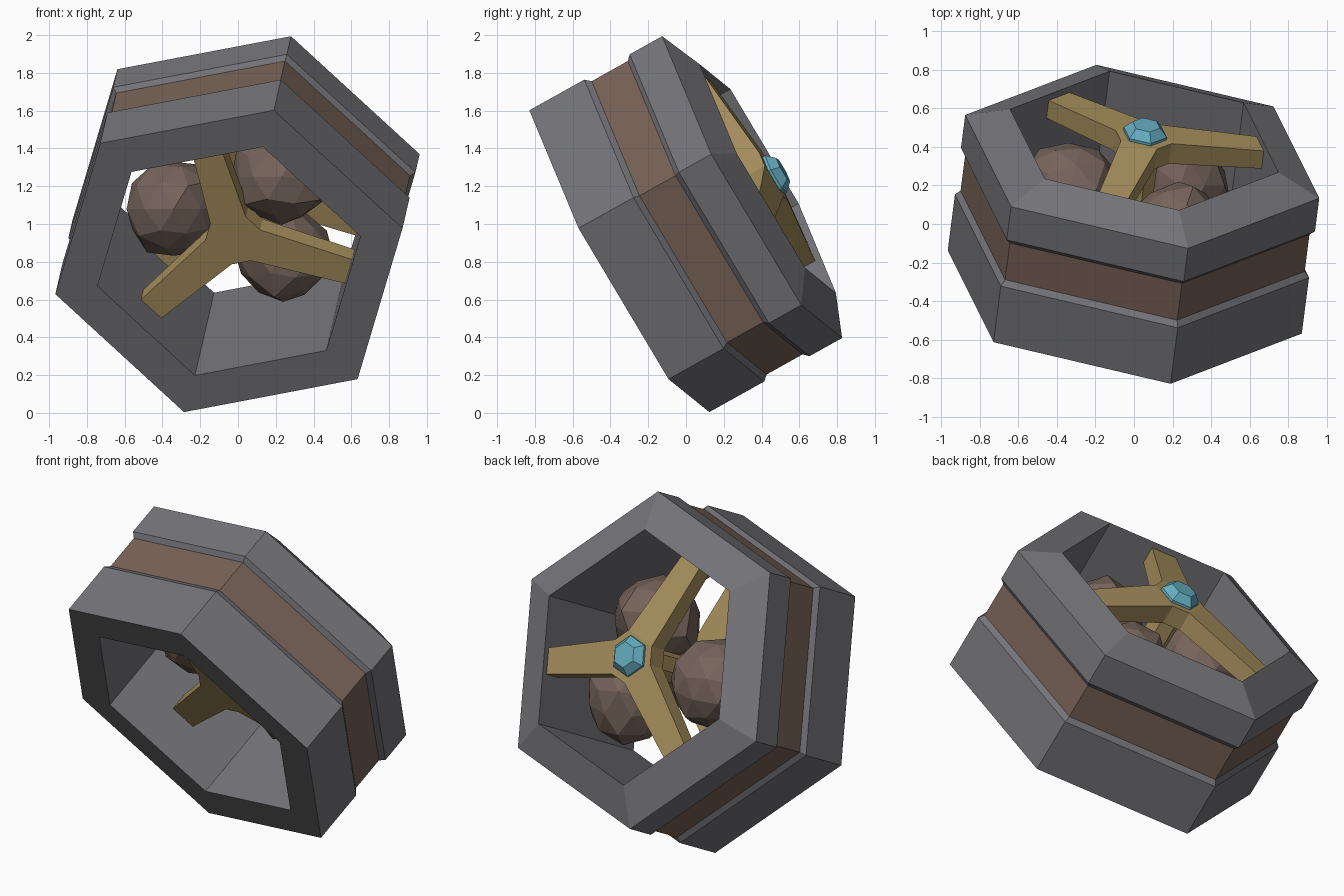
import bpy, bmesh, math, random
from mathutils import Vector, Matrix

if "Cube" in bpy.data.objects:
    bpy.data.objects.remove(bpy.data.objects["Cube"])

# Tilted frame: local z is the tube axis, local x points at one hexagon corner
n = Vector((0.112, 0.8675, 0.484)).normalized()
ax = Vector((0.248, -0.497, 0.833))
ax = (ax - n * ax.dot(n)).normalized()
ay = n.cross(ax)
origin = Vector((-0.048, -0.353, 0.803))
FRAME = Matrix((ax, ay, n)).transposed().to_4x4()
FRAME.translation = origin


def material(name, rgb):
    m = bpy.data.materials.new(name)
    m.diffuse_color = (*rgb, 1)
    m.use_nodes = True
    m.node_tree.nodes["Principled BSDF"].inputs["Base Color"].default_value = m.diffuse_color
    return m


GREY = material("grey metal", (0.175, 0.175, 0.19))
BROWN = material("brown band", (0.185, 0.122, 0.093))
GOLD = material("dull gold", (0.39, 0.28, 0.11))
ROCK = material("brown rock", (0.18, 0.126, 0.104))
TEAL = material("teal gem", (0.13, 0.42, 0.53))


def finish(bm, name, mats, matrix=FRAME):
    bmesh.ops.recalc_face_normals(bm, faces=bm.faces)
    me = bpy.data.meshes.new(name)
    bm.to_mesh(me)
    bm.free()
    for m in mats:
        me.materials.append(m)
    ob = bpy.data.objects.new(name, me)
    ob.matrix_world = matrix
    bpy.context.collection.objects.link(ob)
    return ob


def polar(r, deg, z):
    a = math.radians(deg)
    return Vector((r * math.cos(a), r * math.sin(a), z))


def hex_loft(profile, closed, band=None):
    """Sweep an (r, z) profile round six sides; segment `band` gets material 1."""
    bm = bmesh.new()
    loops = [[bm.verts.new(polar(r, 60 * i, z)) for i in range(6)] for r, z in profile]
    k = len(loops)
    for s in range(k if closed else k - 1):
        p, q = loops[s], loops[(s + 1) % k]
        for i in range(6):
            j = (i + 1) % 6
            f = bm.faces.new((p[i], p[j], q[j], q[i]))
            f.material_index = 1 if s == band else 0
    if not closed:
        bm.faces.new(loops[0])
        bm.faces.new(loops[-1])
    return bm


# Outer hexagonal housing with its recessed band
profile = [(0.727, 0), (0.96, 0), (0.96, 0.335), (0.933, 0.365),
           (0.933, 0.585), (0.96, 0.612), (0.96, 0.81), (0.727, 0.905)]
finish(hex_loft(profile, True, band=3), "hexagonal_housing", [GREY, BROWN])


def three_spokes(name, hub_z, tip_z):
    """Hub plus three tapered bars; hub_z and tip_z are (low, high)."""
    bm = bmesh.new()
    hub = [[], []]
    for a in (90, 210, 330):
        rot = Matrix.Rotation(math.radians(a), 3, 'Z')
        ends = []
        for level in (0, 1):
            b0, b1 = [bm.verts.new(rot @ Vector((0.118, w, hub_z[level]))) for w in (-0.098, 0.098)]
            t0, t1 = [bm.verts.new(rot @ Vector((0.65, w, tip_z[level]))) for w in (-0.075, 0.075)]
            hub[level] += [b0, b1]
            bm.faces.new((b0, t0, t1, b1))
            ends.append((b0, t0, t1, b1))
        lo, hi = ends
        for i in range(3):
            bm.faces.new((lo[i], lo[i + 1], hi[i + 1], hi[i]))
    bm.faces.new(hub[0])
    bm.faces.new(hub[1])
    for i in (1, 3, 5):
        j = (i + 1) % 6
        bm.faces.new((hub[0][i], hub[0][j], hub[1][j], hub[1][i]))
    return finish(bm, name, [GOLD])


three_spokes("front_spokes", (0.24, 0.36), (0.24, 0.35))
three_spokes("back_spokes", (0.82, 0.94), (0.76, 0.865))

# Axle between the hubs, and the gem on the back hub
finish(hex_loft([(0.085, 0.3), (0.085, 0.88)], False), "axle", [GOLD])
finish(hex_loft([(0.117, 0.92), (0.117, 0.955), (0.075, 1.0)], False), "gem", [TEAL])

# Three faceted rocks round the axle
random.seed(4)
rocks = [("left_rock", (-0.34, 0.18, 1.08)),
         ("lower_rock", (0.24, 0.20, 0.85)),
         ("upper_rock", (0.23, -0.04, 1.25))]
for name, pos in rocks:
    bm = bmesh.new()
    bmesh.ops.create_icosphere(bm, subdivisions=2, radius=0.265)
    for v in bm.verts:
        v.co *= random.uniform(0.9, 1.05)
    finish(bm, name, [ROCK], Matrix.Translation(pos))
